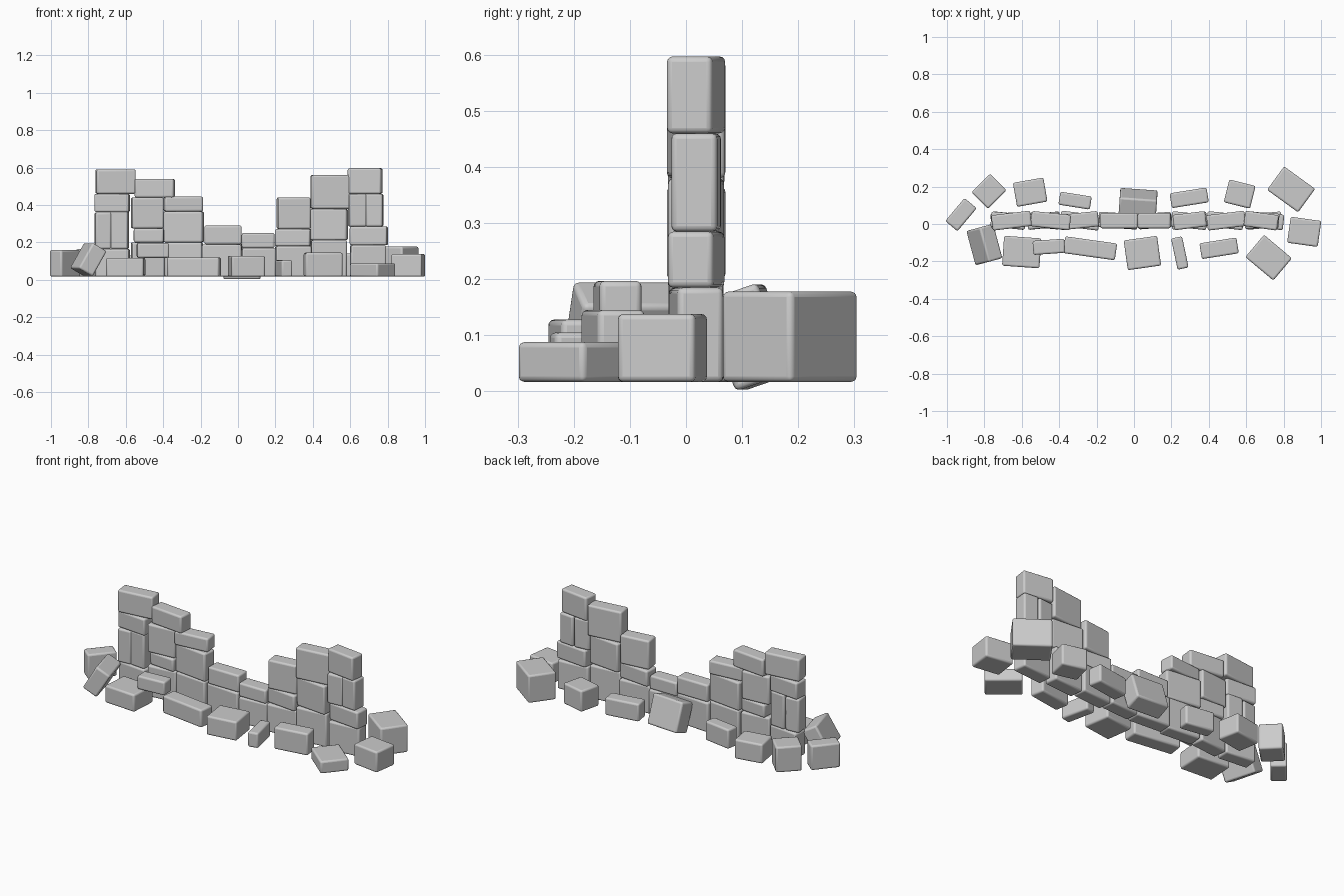
import bpy
from math import radians


def stone(name, loc, size, rot=(0, 0, 0)):
    """One rounded stone block; rot in degrees."""
    bpy.ops.mesh.primitive_cube_add(size=1, location=loc,
                                    rotation=[radians(a) for a in rot])
    ob = bpy.context.object
    ob.name = name
    ob.scale = size
    bpy.ops.object.transform_apply(location=False, rotation=False, scale=True)
    bev = ob.modifiers.new("rounded_edges", 'BEVEL')
    bev.width = 0.01
    bev.segments = 3
    bpy.ops.object.shade_smooth_by_angle(angle=radians(40))
    return ob


def span(name, x0, x1, z0, z1, y, depth, turn):
    """Stone given by its front-view extents."""
    stone(name, ((x0 + x1) / 2, y, (z0 + z1) / 2),
          (x1 - x0, depth, z1 - z0), (0, 0, turn))


# Standing wall: columns of stacked stones (x0, x1, z0, z1, turn)
wall = [
    [(-.76, -.58, .017, .165, -6), (-.765, -.68, .165, .36, 5),
     (-.68, -.585, .165, .367, -5), (-.765, -.58, .362, .46, -5),
     (-.76, -.55, .46, .59, 7)],
    [(-.57, -.395, .017, .20, 6), (-.555, -.395, .20, .275, -5),
     (-.57, -.40, .275, .44, 5), (-.55, -.34, .44, .54, -6)],
    [(-.39, -.19, .017, .20, -5), (-.395, -.185, .20, .365, -7),
     (-.395, -.19, .365, .445, 6)],
    [(-.19, .02, .017, .19, -4), (-.18, .02, .19, .29, 0)],
    [(.02, .20, .017, .17, 4), (.02, .195, .17, .25, 0)],
    [(.20, .39, .017, .18, 5), (.20, .39, .18, .272, -6),
     (.21, .385, .272, .44, 7)],
    [(.39, .58, .017, .212, 5), (.39, .585, .212, .38, -6),
     (.39, .595, .38, .56, 7)],
    [(.60, .79, .017, .185, 5), (.60, .80, .185, .285, -6),
     (.59, .685, .285, .46, 5), (.685, .775, .285, .46, -5),
     (.59, .77, .46, .597, -8)],
]
for c, column in enumerate(wall):
    for r, (x0, x1, z0, z1, turn) in enumerate(column):
        span(f"wall_stone_{c + 1}_{r + 1}", x0, x1, z0, z1, .018, .082, turn)

# Fallen stones lying flat: x, y, length, depth, bottom, top, turn
fallen = [
    (-.925, .05, .16, .085, .017, .16, 50),
    (-.775, .175, .14, .125, .017, .165, 45),
    (-.555, .17, .165, .13, .017, .13, 10),
    (-.315, .125, .17, .07, .017, .13, -9),
    (.295, .14, .20, .08, .017, .12, 9),
    (.565, .16, .145, .125, .017, .14, -14),
    (.84, .185, .205, .155, .017, .178, -36),
    (.91, -.042, .165, .14, .017, .138, -8),
    (-.60, -.15, .20, .16, .017, .118, -4),
    (-.455, -.122, .17, .075, .118, .197, 4),
    (-.235, -.13, .28, .09, .017, .12, -8),
    (.045, -.155, .18, .16, .017, .128, 8),
    (.245, -.155, .06, .17, .017, .105, 12),
    (.455, -.13, .20, .085, .017, .145, 9),
    (.72, -.18, .195, .155, .017, .088, -40),
]
for i, (x, y, length, depth, z0, z1, turn) in enumerate(fallen):
    stone(f"fallen_stone_{i + 1}", (x, y, (z0 + z1) / 2),
          (length, depth, z1 - z0), (0, 0, turn))

# Two stones tipped over against the wall
stone("leaning_stone_left", (-.80, -.11, .108), (.09, .19, .155), (0, 30, 15))
stone("leaning_stone_back", (.022, .114, .097), (.20, .10, .17), (19, 0, -4))
